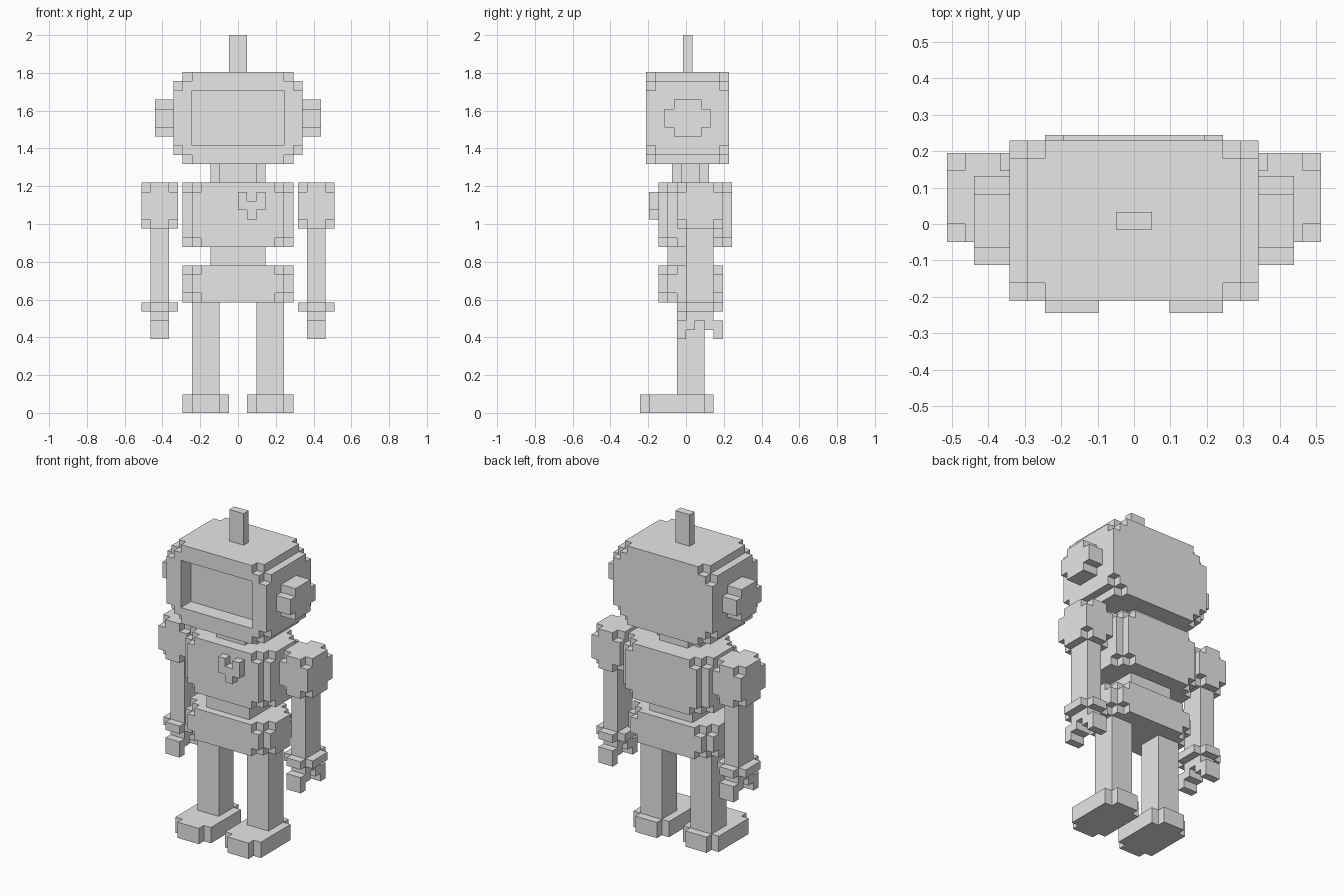
import bpy
import bmesh
from mathutils import Vector

cube = bpy.data.objects.get("Cube")
if cube:
    bpy.data.objects.remove(cube, do_unlink=True)

V = 2 / 41  # edge length of one small cube

grey = bpy.data.materials.new("plain grey")
grey.use_nodes = True
grey.diffuse_color = (0.8, 0.8, 0.8, 1)
grey.node_tree.nodes["Principled BSDF"].inputs["Base Color"].default_value = (0.8, 0.8, 0.8, 1)


def blocks(name, size, x, y, z, keep=lambda i, j, k: True):
    """Stepped solid of small cubes: size and z in cubes, x and y the centre, z the base."""
    cells = {(i, j, k) for i in range(size[0]) for j in range(size[1])
             for k in range(size[2]) if keep(i, j, k)}
    origin = Vector((x - size[0] * V / 2, y - size[1] * V / 2, z * V))
    bm = bmesh.new()
    corners = {}

    def corner(p):
        key = tuple(p)
        if key not in corners:
            corners[key] = bm.verts.new(origin + Vector(key) * V)
        return corners[key]

    # Only the outside faces are made
    for cell in sorted(cells):
        for axis in range(3):
            for step in (0, 1):
                beside = list(cell)
                beside[axis] += 2 * step - 1
                if tuple(beside) in cells:
                    continue
                u, v = (axis + 1) % 3, (axis + 2) % 3
                loop = []
                for du, dv in ((0, 0), (1, 0), (1, 1), (0, 1)):
                    p = list(cell)
                    p[axis] += step
                    p[u] += du
                    p[v] += dv
                    loop.append(corner(p))
                bm.faces.new(loop if step else loop[::-1])
    mesh = bpy.data.meshes.new(name)
    bm.to_mesh(mesh)
    bm.free()
    mesh.materials.append(grey)
    obj = bpy.data.objects.new(name, mesh)
    bpy.context.collection.objects.link(obj)
    return obj


def rounded(name, size, x, y, z, rule):
    """Blocks whose corners are stepped by a rule on the distances from the sides."""
    def keep(i, j, k):
        return rule(*(min(n, s - 1 - n) for n, s in zip((i, j, k), size)))
    return blocks(name, size, x, y, z, keep)


def post(a, b, c):
    return a + b >= 1


def chest(a, b, c):
    return a + b >= (1 if c else 2)


# Head with a sunken screen
def head_shape(i, j, k):
    a, b, c = min(i, 13 - i), min(j, 8 - j), min(k, 9 - k)
    screen = j < 2 and a >= 2 and c >= 2
    return a + c >= (1 if b else 2) and not screen


HEAD_Y, BODY_Y, ARM_Y = 0.009, V / 2, V * 1.5
blocks("head", (14, 9, 10), 0, HEAD_Y, 27, head_shape)
blocks("antenna", (2, 1, 4), 0, HEAD_Y, 37)

# Body
rounded("neck", (6, 4, 2), 0, BODY_Y, 25, post)
rounded("torso", (12, 8, 7), 0, V, 18, chest) 
blocks("waist", (6, 5, 2), 0, BODY_Y, 16)
rounded("pelvis", (12, 7, 4), 0, BODY_Y, 12, chest)

# Small heart on the chest, rows from the bottom up
heart = (".#.", "###", "#.#")
blocks("heart", (3, 1, 3), V * 1.5, -V * 3.5, 21, lambda i, j, k: heart[k][i] == "#")

# Claw profile from front to back, rows from the bottom up
claw = ("#...#", "##.##", ".###.")

# Paired parts
for side, label in ((1, "left"), (-1, "right")):
    rounded(label + "_ear", (2, 5, 4), side * V * 8, HEAD_Y, 30,
            lambda a, b, c: b + c >= 1)

    arm_x = side * V * 8.5
    rounded(label + "_shoulder", (4, 5, 5), arm_x, ARM_Y, 20,
            lambda a, b, c: a + b + c >= 1)
    blocks(label + "_upper_arm", (2, 3, 4), arm_x, ARM_Y, 16)
    blocks(label + "_forearm", (2, 3, 4), arm_x, ARM_Y, 12)
    rounded(label + "_cuff", (4, 5, 1), arm_x, ARM_Y, 11, post)
    blocks(label + "_hand", (2, 5, 3), arm_x, ARM_Y, 8,
           lambda i, j, k: claw[k][j] == "#")

    leg_x = side * V * 3.5
    blocks(label + "_thigh", (3, 3, 5), leg_x, BODY_Y, 7)
    blocks(label + "_shin", (3, 3, 5), leg_x, BODY_Y, 2)
    rounded(label + "_foot", (5, 8, 2), leg_x, -V, 0, post)
